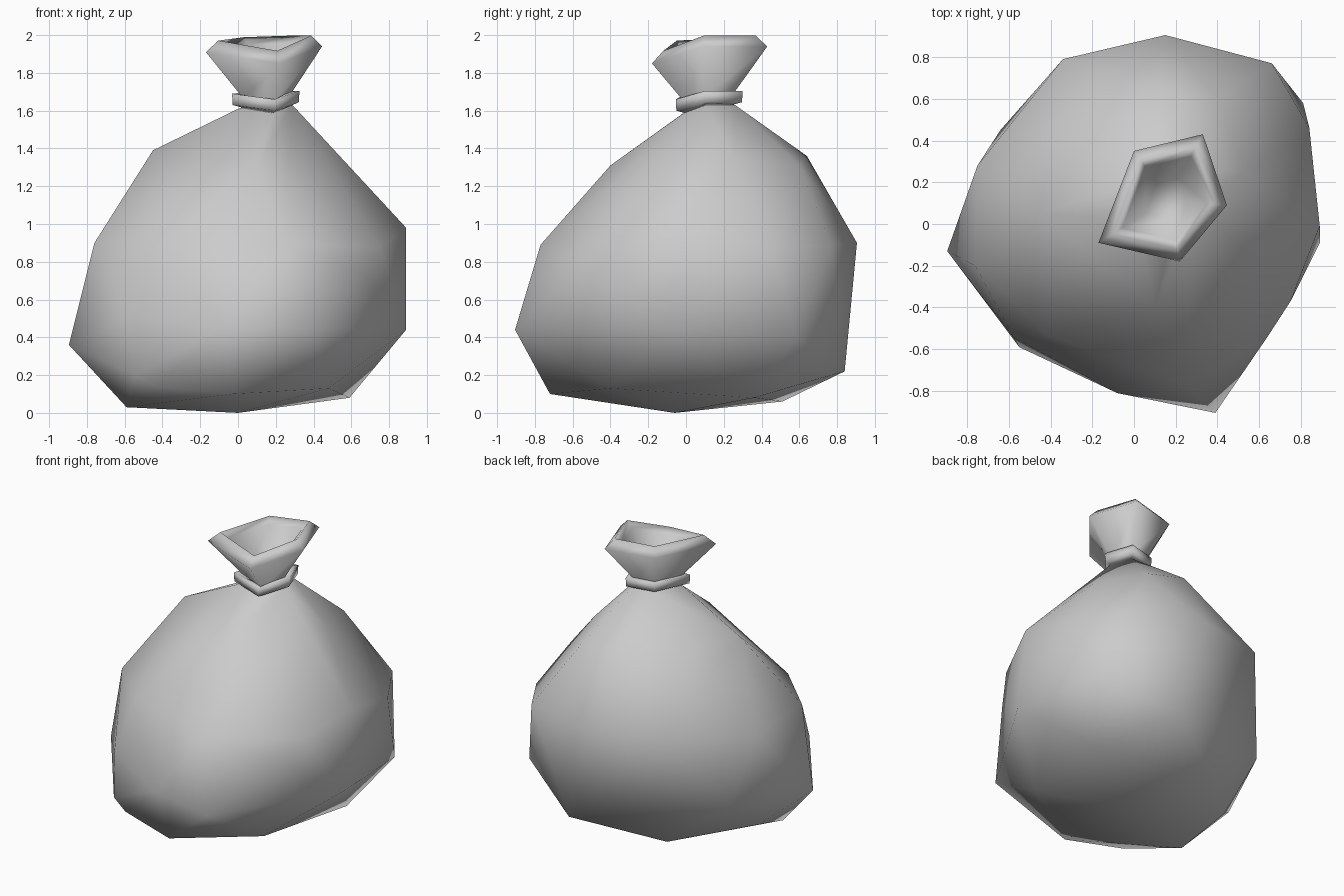
import bpy, bmesh
from mathutils import Vector

CX, CY = 0.16, 0.12          # neck centre
LIP = [(-0.17, -0.09, 1.91), (0.22, -0.18, 1.85), (0.445, 0.09, 1.94),
       (0.33, 0.43, 1.94), (0.0, 0.35, 1.93)]


def ring(scale, z, tilt=0.5):
    """Five-sided ring: the lip outline scaled about the neck centre."""
    return [Vector((CX + (x - CX) * scale, CY + (y - CY) * scale,
                    z + (h - 1.92) * tilt)) for x, y, h in LIP]


def finish(name, bm):
    bmesh.ops.recalc_face_normals(bm, faces=bm.faces)
    me = bpy.data.meshes.new(name)
    bm.to_mesh(me)
    bm.free()
    for p in me.polygons:
        p.use_smooth = True
    ob = bpy.data.objects.new(name, me)
    bpy.context.collection.objects.link(ob)
    return ob


def loft(name, rings, closed=False, cap_end=False):
    bm = bmesh.new()
    loops = [[bm.verts.new(p) for p in r] for r in rings]
    pairs = list(zip(loops, loops[1:]))
    if closed:
        pairs.append((loops[-1], loops[0]))
    for a, b in pairs:
        for i in range(5):
            j = (i + 1) % 5
            bm.faces.new((a[i], a[j], b[j], b[i]))
    if cap_end:
        bm.faces.new(loops[-1])
    return finish(name, bm)


# sack body: lumpy low-poly hull, closing in to the neck
LUMPS = [
    # underside
    (0, -0.06, 0), (-0.59, -0.23, 0.03), (-0.21, 0.51, 0.06), (0.59, 0.36, 0.08),
    (0.48, -0.40, 0.13), (-0.03, -0.72, 0.1), (-0.44, -0.62, 0.14),
    (-0.55, -0.59, 0.2), (0.32, 0.84, 0.22), (-0.65, 0.12, 0.15),
    # lower bulge
    (-0.895, -0.13, 0.36), (0.39, -0.905, 0.44), (0.89, -0.09, 0.44),
    (0.81, 0.58, 0.40), (-0.64, 0.45, 0.4), (-0.58, -0.54, 0.5), (-0.08, -0.81, 0.45),
    # upper bulge
    (-0.76, -0.20, 0.90), (-0.42, -0.53, 0.9), (0.25, -0.77, 0.89),
    (0.64, -0.54, 0.75), (0.75, -0.37, 0.88), (0.89, -0.01, 0.98),
    (0.66, 0.77, 0.89), (0.15, 0.905, 0.90), (-0.34, 0.79, 0.92),
    (-0.75, 0.28, 0.86), (0.84, 0.46, 0.87),
    # shoulders
    (-0.45, 0.05, 1.39), (0.10, -0.40, 1.31), (0.12, 0.64, 1.36),
    (0.40, 0.60, 1.31), (0.53, 0.25, 1.35), (-0.2, 0.45, 1.34),
]
bm = bmesh.new()
for p in LUMPS + ring(0.45, 1.62):
    bm.verts.new(p)
bmesh.ops.convex_hull(bm, input=bm.verts)
loose = [v for v in bm.verts if not v.link_faces]
bmesh.ops.delete(bm, geom=loose, context='VERTS')
finish("sack_body", bm)

# flared mouth: gathered neck, outer lip, rolled edge, inside hollow
loft("sack_mouth", [ring(0.45, 1.60), ring(0.40, 1.67), ring(1.0, 1.92, 1.0),
                    ring(0.80, 1.98, 0.9), ring(0.66, 1.94, 0.9),
                    ring(0.32, 1.74)], cap_end=True)

# tie band around the neck
loft("neck_tie", [ring(0.40, 1.62), ring(0.57, 1.635), ring(0.58, 1.695),
                  ring(0.40, 1.69)], closed=True)
